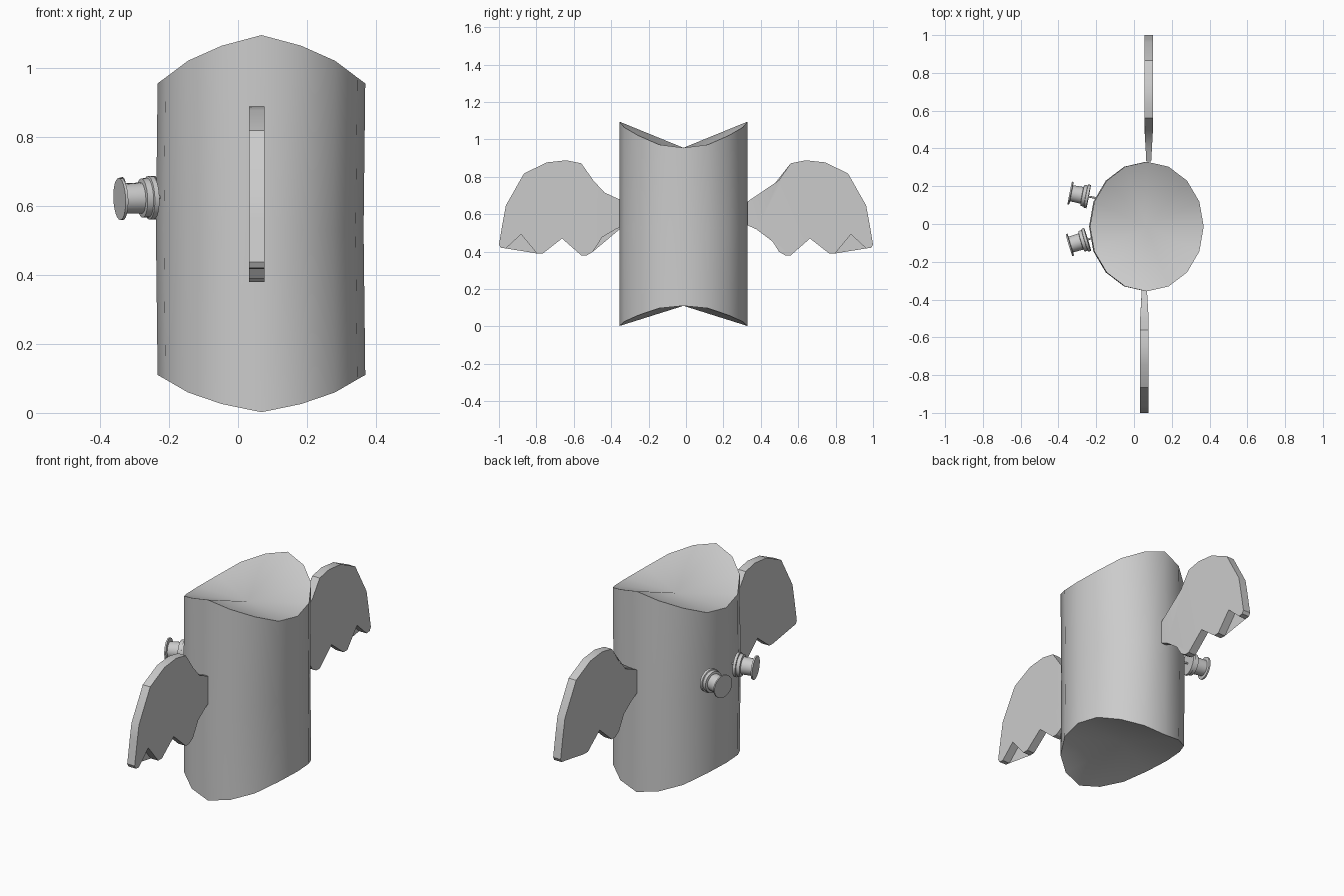
import bpy, bmesh, math
from mathutils import Vector

if "Cube" in bpy.data.objects:
    bpy.data.objects.remove(bpy.data.objects["Cube"])

GREY = 0.6
mat = bpy.data.materials.new("plain grey")
mat.use_nodes = True
mat.diffuse_color = (GREY, GREY, GREY, 1)
mat.node_tree.nodes["Principled BSDF"].inputs["Base Color"].default_value = (GREY, GREY, GREY, 1)


def finish(bm, name, angle):
    """Turn a bmesh into a shaded object."""
    bmesh.ops.recalc_face_normals(bm, faces=bm.faces)
    mesh = bpy.data.meshes.new(name)
    bm.to_mesh(mesh)
    bm.free()
    mesh.materials.append(mat)
    obj = bpy.data.objects.new(name, mesh)
    bpy.context.collection.objects.link(obj)
    bpy.ops.object.select_all(action='DESELECT')
    obj.select_set(True)
    bpy.context.view_layer.objects.active = obj
    bpy.ops.object.shade_smooth_by_angle(angle=math.radians(angle))
    return obj


def body():
    """Sixteen-sided tube whose ends rise and fall like a saddle."""
    bm = bmesh.new()
    cx, cy, rx, ry = 0.068, -0.0135, 0.301, 0.343
    rise = [0, 0.12, 0.47, 0.78, 1]          # quarter turn from side to peak
    rings = []
    for side, z, reach in ((0, 0.11, -0.108), (0.5, 0.53, 0), (1, 0.955, 0.14)):
        ring = []
        for i in range(16):
            a = i * math.tau / 16
            k = i % 8
            lift = rise[min(k, 8 - k)]
            shift = -0.005 if side == 0.5 else 0
            ring.append(bm.verts.new((cx + shift + rx * math.cos(a),
                                      cy + ry * math.sin(a), z + reach * lift)))
        rings.append(ring)
    ends = [(rings[0], bm.verts.new((cx, cy, 0.11))),
            (rings[-1], bm.verts.new((cx, cy, 0.955)))]
    for i in range(16):
        j = (i + 1) % 16
        for low, high in zip(rings, rings[1:]):
            bm.faces.new((low[i], low[j], high[j], high[i]))
        for ring, hub in ends:
            bm.faces.new((ring[i], ring[j], hub))
    finish(bm, "body", 35)


# Wing outline as (distance from centre, height)
OUTLINE = [(.33, .668), (.38, .69), (.436, .716), (.495, .78), (.56, .872), (.64, .888),
           (.743, .877), (.866, .818), (.963, .647), (.979, .561), (1, .438), (.99, .42),
           (.963, .417), (.882, .492), (.797, .39), (.765, .39), (.663, .47), (.56, .38),
           (.53, .38), (.497, .4), (.449, .476), (.377, .519), (.33, .54)]


def wing(name, sign, x):
    """Flat scalloped slab that thins toward its root."""
    bm = bmesh.new()
    layers = []
    for face in (-1, 1):
        layer = []
        for y, z in OUTLINE:
            half = 0.013 + 0.0095 * min(1, max(0, (y - 0.34) / 0.16))
            layer.append(bm.verts.new((x + face * half, sign * y, z)))
        layers.append(layer)
    n = len(OUTLINE)
    for i in range(n):
        j = (i + 1) % n
        bm.faces.new((layers[0][i], layers[0][j], layers[1][j], layers[1][i]))
    caps = [bm.faces.new(layer) for layer in layers]
    bmesh.ops.triangulate(bm, faces=caps)
    finish(bm, name, 25)


# Eye profile as (distance along axis, radius), starting with the mounting pin
PROFILE = [(-.045, 0), (-.045, .005), (0, .005), (0, .063), (.014, .063), (.016, .057),
           (.034, .057), (.036, .045), (.092, .043), (.094, .061), (.102, .061), (.102, 0)]


def eye(name, base, axis):
    """Spool-shaped eye turned around its axis."""
    bm = bmesh.new()
    verts = [bm.verts.new((r, 0, t)) for t, r in PROFILE]
    edges = [bm.edges.new(pair) for pair in zip(verts, verts[1:])]
    bmesh.ops.spin(bm, geom=verts + edges, cent=(0, 0, 0), axis=(0, 0, 1),
                   angle=math.tau, steps=24)
    bmesh.ops.remove_doubles(bm, verts=bm.verts, dist=0.0005)
    obj = finish(bm, name, 35)
    obj.location = base
    obj.rotation_euler = Vector(axis).to_track_quat('Z', 'Y').to_euler()


body()
wing("front_wing", -1, 0.055)
wing("back_wing", 1, 0.078)
eye("back_eye", (-0.24, 0.145, 0.624), (-0.98, 0.19, -0.02))
eye("front_eye", (-0.246, -0.082, 0.624), (-0.95, -0.29, -0.04))
